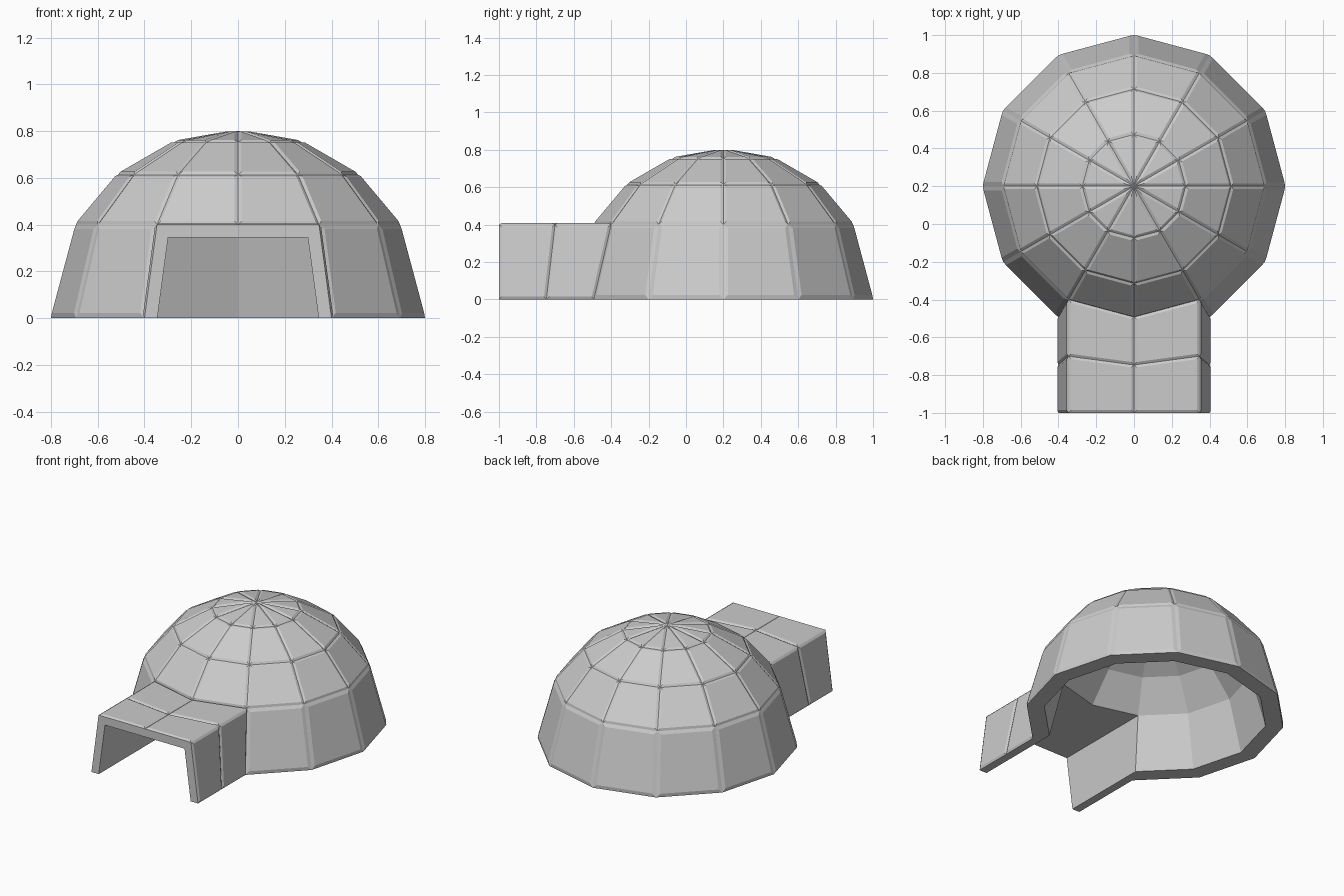
import bpy, bmesh
from math import sin, cos, radians
from mathutils import Vector

cube = bpy.data.objects.get("Cube")
if cube:
    bpy.data.objects.remove(cube)

SEGMENTS = 12
LATITUDES = (0, 30, 50, 70)
CENTRE_Y = 0.2
FRONT_Y = -1.0
DOORWAY = (8, 9)          # segments of the bottom row opened for the tunnel

snow = bpy.data.materials.new("snow_grey")
snow.use_nodes = True
colour = (0.6, 0.6, 0.6, 1)
snow.diffuse_color = colour
snow.node_tree.nodes["Principled BSDF"].inputs["Base Color"].default_value = colour

bm = bmesh.new()


def add_shell(radius):
    """Half dome with an entrance tunnel; returns the panels row by row."""
    rings = []
    for lat in map(radians, LATITUDES):
        ring = []
        for i in range(SEGMENTS):
            a = radians(i * 360 / SEGMENTS)
            open_vertex = lat == 0 and i == DOORWAY[1]
            ring.append(None if open_vertex else bm.verts.new((
                radius * cos(lat) * cos(a),
                CENTRE_Y + radius * cos(lat) * sin(a),
                radius * sin(lat))))
        rings.append(ring)
    apex = bm.verts.new((0, CENTRE_Y, radius))

    lower, upper, tunnel = [], [], []
    for row in range(len(rings)):
        for i in range(SEGMENTS):
            j = (i + 1) % SEGMENTS
            if row == 0 and i in DOORWAY:
                continue
            corners = [rings[row][i], rings[row][j]]
            if row + 1 < len(rings):
                corners += [rings[row + 1][j], rings[row + 1][i]]
            else:
                corners.append(apex)
            (lower if row == 0 else upper).append(bm.faces.new(corners))

    # Tunnel rows run from the doorway outline to the flat front
    a, b = DOORWAY[0], DOORWAY[1] + 1
    section = [rings[0][a], *rings[1][a:b + 1], rings[0][b]]
    start = [v.co.copy() for v in section]
    for t in (0.5, 1):
        nxt = [bm.verts.new(p.lerp(Vector((p.x, FRONT_Y, p.z)), t)) for p in start]
        for k in range(len(nxt) - 1):
            tunnel.append(bm.faces.new((section[k], section[k + 1], nxt[k + 1], nxt[k])))
        section = nxt
    return lower, upper, tunnel


outer = add_shell(0.8)
inner = add_shell(0.69)

# Rim joining both shells along the ground and the tunnel front
pairs = [(f, g) for rows in zip(outer, inner) for f, g in zip(*rows)]
for f, g in pairs:
    fv, gv = list(f.verts), list(g.verts)
    for k in range(len(fv)):
        m = (k + 1) % len(fv)
        edge = bm.edges.get((fv[k], fv[m]))
        if len(edge.link_faces) == 1:
            bm.faces.new((fv[k], fv[m], gv[m], gv[k]))
bmesh.ops.recalc_face_normals(bm, faces=bm.faces[:])

# Raised blocks with sloped seams on the outside
for faces, seam in zip(outer, (0.022, 0.014, 0.014)):
    bmesh.ops.inset_individual(bm, faces=faces, thickness=seam, depth=0.008,
                               use_even_offset=True)

mesh = bpy.data.meshes.new("snow_shelter")
bm.to_mesh(mesh)
bm.free()
mesh.materials.append(snow)
shelter = bpy.data.objects.new("snow_shelter", mesh)
bpy.context.scene.collection.objects.link(shelter)
